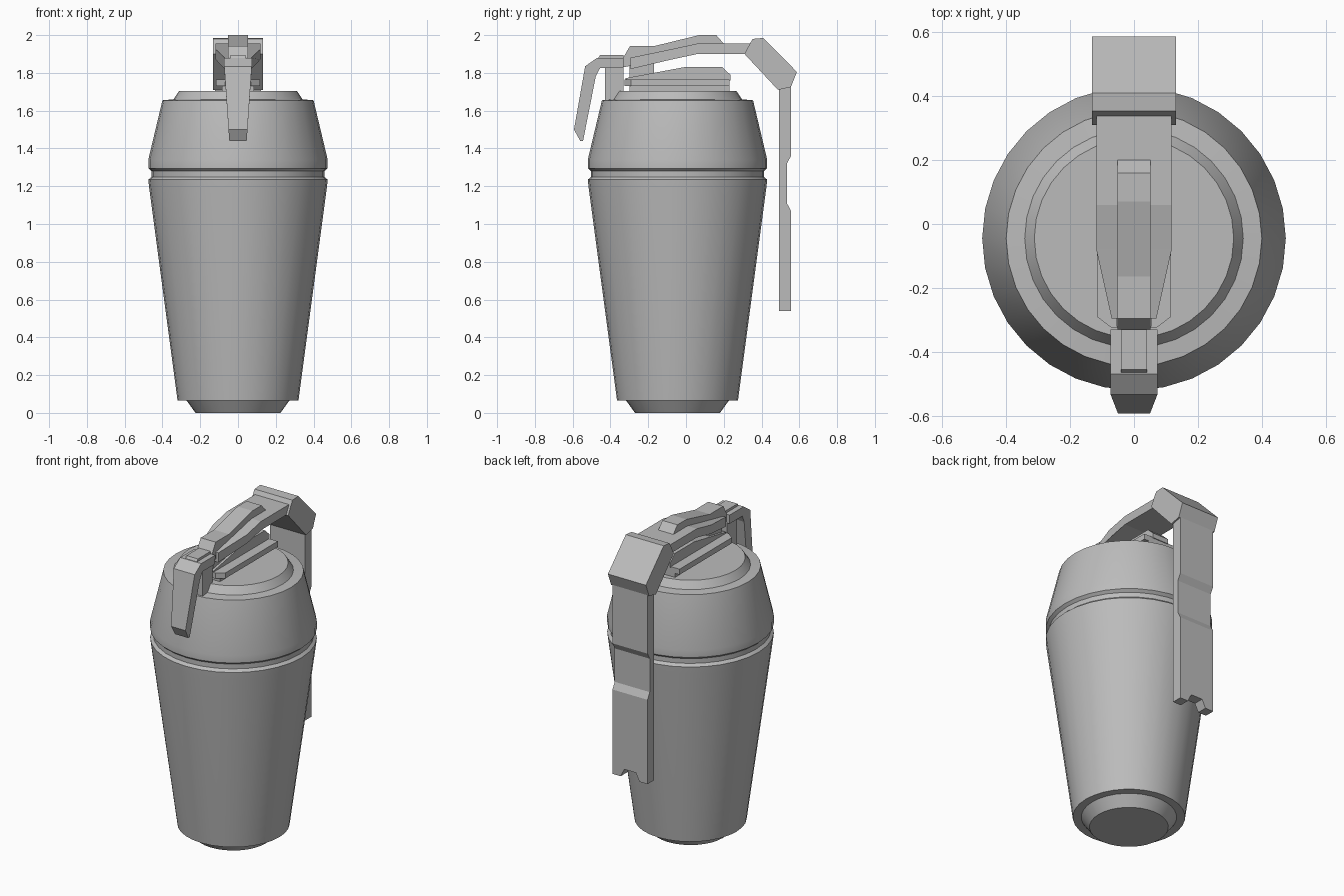
import bpy, bmesh, math

cube = bpy.data.objects.get("Cube")
if cube:
    bpy.data.objects.remove(cube, do_unlink=True)

GREY = (0.5, 0.5, 0.5, 1)
steel = bpy.data.materials.new("grey_metal")
steel.use_nodes = True
steel.diffuse_color = GREY
steel.node_tree.nodes["Principled BSDF"].inputs["Base Color"].default_value = GREY


def finish(bm, name):
    bmesh.ops.recalc_face_normals(bm, faces=bm.faces)
    mesh = bpy.data.meshes.new(name)
    bm.to_mesh(mesh)
    bm.free()
    mesh.materials.append(steel)
    obj = bpy.data.objects.new(name, mesh)
    bpy.context.collection.objects.link(obj)
    return obj


def extrude(name, outline, width):
    """Side outline of (y, z) given thickness in x; width(y, z) is the half width."""
    bm = bmesh.new()
    sides = [[bm.verts.new((s * width(y, z), y, z)) for y, z in outline] for s in (-1, 1)]
    for loop in sides:
        bm.faces.new(loop)
    n = len(outline)
    for i in range(n):
        j = (i + 1) % n
        bm.faces.new((sides[0][i], sides[0][j], sides[1][j], sides[1][i]))
    return finish(bm, name)


def lathe(name, profile, centre_y, segments=32):
    bm = bmesh.new()
    rings = []
    for r, z in profile:
        angles = [2 * math.pi * k / segments for k in range(segments)]
        rings.append([bm.verts.new((r * math.cos(a), centre_y + r * math.sin(a), z)) for a in angles])
    for low, high in zip(rings, rings[1:]):
        for k in range(segments):
            m = (k + 1) % segments
            bm.faces.new((low[k], low[m], high[m], high[k]))
    bm.faces.new(rings[0])
    bm.faces.new(rings[-1])
    obj = finish(bm, name)
    bpy.ops.object.select_all(action="DESELECT")
    obj.select_set(True)
    bpy.context.view_layer.objects.active = obj
    bpy.ops.object.shade_smooth_by_angle(angle=math.radians(30))
    return obj


def plan_prism(name, outline, z0, z1):
    """Top outline of (x, y) raised from z0 to z1."""
    bm = bmesh.new()
    base = bm.faces.new([bm.verts.new((x, y, z0)) for x, y in outline])
    top = bmesh.ops.extrude_face_region(bm, geom=[base])["geom"]
    for v in top:
        if isinstance(v, bmesh.types.BMVert):
            v.co.z = z1
    return finish(bm, name)


def taper(value, start, end, wide, narrow):
    t = min(1, max(0, (value - start) / (end - start)))
    return wide + (narrow - wide) * t


# Round body with a tapered foot, waist groove and stepped lid
lathe("body", [(0.225, 0), (0.272, 0.065), (0.32, 0.065), (0.47, 1.19), (0.475, 1.235),
               (0.458, 1.25), (0.458, 1.28), (0.475, 1.295), (0.475, 1.34),
               (0.4, 1.655), (0.342, 1.66), (0.312, 1.705)], -0.045)

# Lid rail: narrow base, wide plate and central wedge
extrude("rail_base", [(-0.3, 1.7), (0.23, 1.7), (0.23, 1.735), (-0.3, 1.735)],
        lambda y, z: 0.085)
plan_prism("rail_plate", [(-0.116, -0.29), (-0.07, -0.325), (0.07, -0.325),
                          (0.116, -0.29), (0.116, 0.23), (-0.116, 0.23)], 1.73, 1.765)
extrude("rail_wedge", [(-0.32, 1.76), (0.235, 1.76), (0.235, 1.79),
                       (0.19, 1.832), (0, 1.832), (-0.32, 1.772)], lambda y, z: 0.055)

# Lever: pivot, arm, raised ridge
extrude("lever_pivot", [(-0.3, 1.76), (-0.17, 1.78), (-0.17, 1.87), (-0.3, 1.85)],
        lambda y, z: 0.04)
extrude("lever_arm", [(-0.295, 1.82), (-0.08, 1.87), (0.06, 1.9), (0.37, 1.9), (0.37, 1.955),
                      (0.06, 1.955), (-0.08, 1.925), (-0.295, 1.88)],
        lambda y, z: taper(y, -0.08, -0.295, 0.118, 0.07))
extrude("lever_ridge", [(-0.33, 1.83), (-0.18, 1.86), (0.06, 1.92), (0.2, 1.92), (0.2, 1.955),
                        (0.16, 2), (0.07, 2), (-0.164, 1.943), (-0.296, 1.943), (-0.33, 1.885)],
        lambda y, z: 0.052)

# Angled lever head
extrude("lever_head", [(0.31, 1.9), (0.338, 1.955), (0.353, 1.98), (0.41, 1.985),
                       (0.587, 1.805), (0.555, 1.725), (0.487, 1.71)], lambda y, z: 0.132)

# Hanging lever tail, with a pressed band and a notch cut from its lower end
tail = extrude("lever_tail", [(0.492, 0.54), (0.556, 0.54), (0.556, 1.07), (0.534, 1.11),
                              (0.534, 1.32), (0.556, 1.36), (0.556, 1.76), (0.492, 1.76)],
               lambda y, z: 0.122)
notch = extrude("notch_cutter", [(0.45, 0.5), (0.6, 0.5), (0.6, 0.59), (0.45, 0.59)],
                lambda y, z: taper(z, 0.5, 0.59, 0.085, 0.04))
notch.hide_render = True
notch.hide_set(True)
cut = tail.modifiers.new("notch", "BOOLEAN")
cut.operation = "DIFFERENCE"
cut.solver = "EXACT"
cut.object = notch
bpy.context.view_layer.objects.active = tail
bpy.ops.object.modifier_apply(modifier=cut.name)
bpy.data.objects.remove(notch, do_unlink=True)

# Front latch: post, cap plate and bent hook
extrude("latch_post", [(-0.43, 1.64), (-0.33, 1.64), (-0.33, 1.85), (-0.43, 1.85)],
        lambda y, z: 0.055)
extrude("latch_hook", [(-0.33, 1.825), (-0.33, 1.88), (-0.47, 1.88), (-0.534, 1.835),
                       (-0.593, 1.5), (-0.56, 1.44), (-0.545, 1.44),
                       (-0.478, 1.78), (-0.455, 1.825)],
        lambda y, z: taper(z, 1.83, 1.44, 0.073, 0.046))
extrude("latch_cap", [(-0.33, 1.87), (-0.33, 1.895), (-0.455, 1.895), (-0.47, 1.87)],
        lambda y, z: 0.04)
